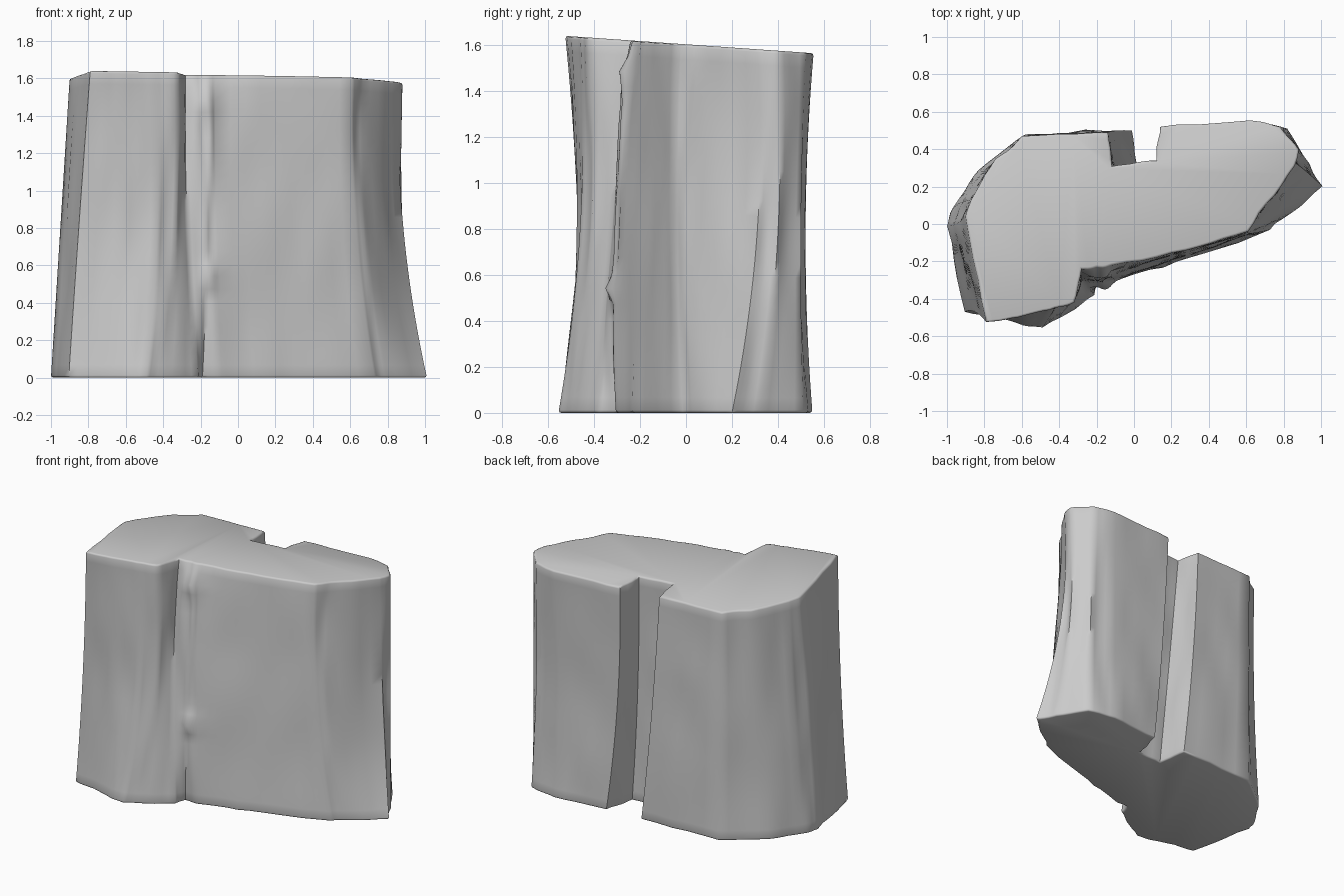
import bpy, bmesh, math
from mathutils import Vector, noise

if "Cube" in bpy.data.objects:
    bpy.data.objects.remove(bpy.data.objects["Cube"])

# Outline corners, counter-clockwise from front left: (bottom, middle, top) as x, y pairs
CORNERS = [
    (-.905, -.47, -.85, -.47, -.79, -.525),  # front left edge
    (-.66, -.52, -.62, -.475, -.62, -.50),
    (-.49, -.555, -.43, -.46, -.45, -.46),
    (-.39, -.50, -.33, -.41, -.32, -.42),   # front crack
    (-.21, -.38, -.27, -.32, -.28, -.24),
    (-.19, -.30, -.17, -.31, -.20, -.23),
    (-.06, -.29, -.11, -.29, -.12, -.22),
    (.30, -.18, .28, -.16, .28, -.14),
    (.73, -.03, .63, -.05, .61, -.04),      # right chamfer
    (.80, .03, .69, .01, .67, .06),
    (1.01, .20, .885, .31, .86, .31),
    (.94, .32, .88, .40, .88, .40),
    (.82, .51, .79, .50, .78, .52),
    (.62, .55, .60, .52, .62, .555),        # back face
    (.25, .51, .17, .50, .14, .52),         # back slot
    (.20, .30, .15, .31, .12, .34),
    (.02, .29, -.06, .29, -.12, .31),
    (-.01, .50, -.09, .50, -.14, .49),
    (-.58, .48, -.59, .47, -.60, .47),      # back left curve
    (-.83, .29, -.79, .29, -.74, .35),
    (-.96, .10, -.91, .12, -.87, .13),
    (-1.0, -.01, -.95, 0, -.90, .04),
]
LEVELS, SPLIT = 24, 5


def at_height(c, t):
    """Blend the three outlines with a quadratic through t = 0, .5, 1."""
    w = (2 * (t - .5) * (t - 1), 4 * t * (1 - t), 2 * t * (t - .5))
    return Vector((sum(w[i] * c[2 * i] for i in range(3)),
                   sum(w[i] * c[2 * i + 1] for i in range(3))))


def ring(bm, t):
    pts = [at_height(c, t) for c in CORNERS]
    out = []
    for i, a in enumerate(pts):
        b = pts[(i + 1) % len(pts)]
        d = (b - a).normalized()
        normal = Vector((d.y, -d.x))
        for k in range(SPLIT):
            p = a.lerp(b, k / SPLIT)
            # stretched vertical grain, fading at the corners
            grain = noise.noise(Vector((p.x * 6, p.y * 6, t * 3)))
            p = p + normal * grain * .02 * math.sin(math.pi * k / SPLIT)
            z = t * (1.603 - .07 * p.y)
            # small knobs beside the front crack
            for kx, ky, kz, size in ((-.15, -.31, .55, .045), (-.18, -.24, 1.47, .06)):
                near = (p.x - kx) ** 2 + (p.y - ky) ** 2 + (z - kz) ** 2
                p.y -= .04 * math.exp(-near / size ** 2)
            out.append(bm.verts.new((p.x, p.y, z)))
    return out


# Weathered block: lofted side wall with capped ends
bm = bmesh.new()
rings = [ring(bm, i / LEVELS) for i in range(LEVELS + 1)]
n = len(rings[0])
for lo, hi in zip(rings, rings[1:]):
    for j in range(n):
        k = (j + 1) % n
        bm.faces.new((lo[j], lo[k], hi[k], hi[j]))
caps = [bm.faces.new(rings[-1]), bm.faces.new(rings[0][::-1])]
bm.normal_update()

# Worn rims
rim = [e for f in caps for e in f.edges]
bmesh.ops.bevel(bm, geom=rim, offset=.012, segments=2, profile=.5, affect='EDGES')

mesh = bpy.data.meshes.new("rock_block")
bm.to_mesh(mesh)
bm.free()
block = bpy.data.objects.new("rock_block", mesh)
bpy.context.collection.objects.link(block)
bpy.context.view_layer.objects.active = block
block.select_set(True)
bpy.ops.object.shade_smooth_by_angle(angle=math.radians(60))
